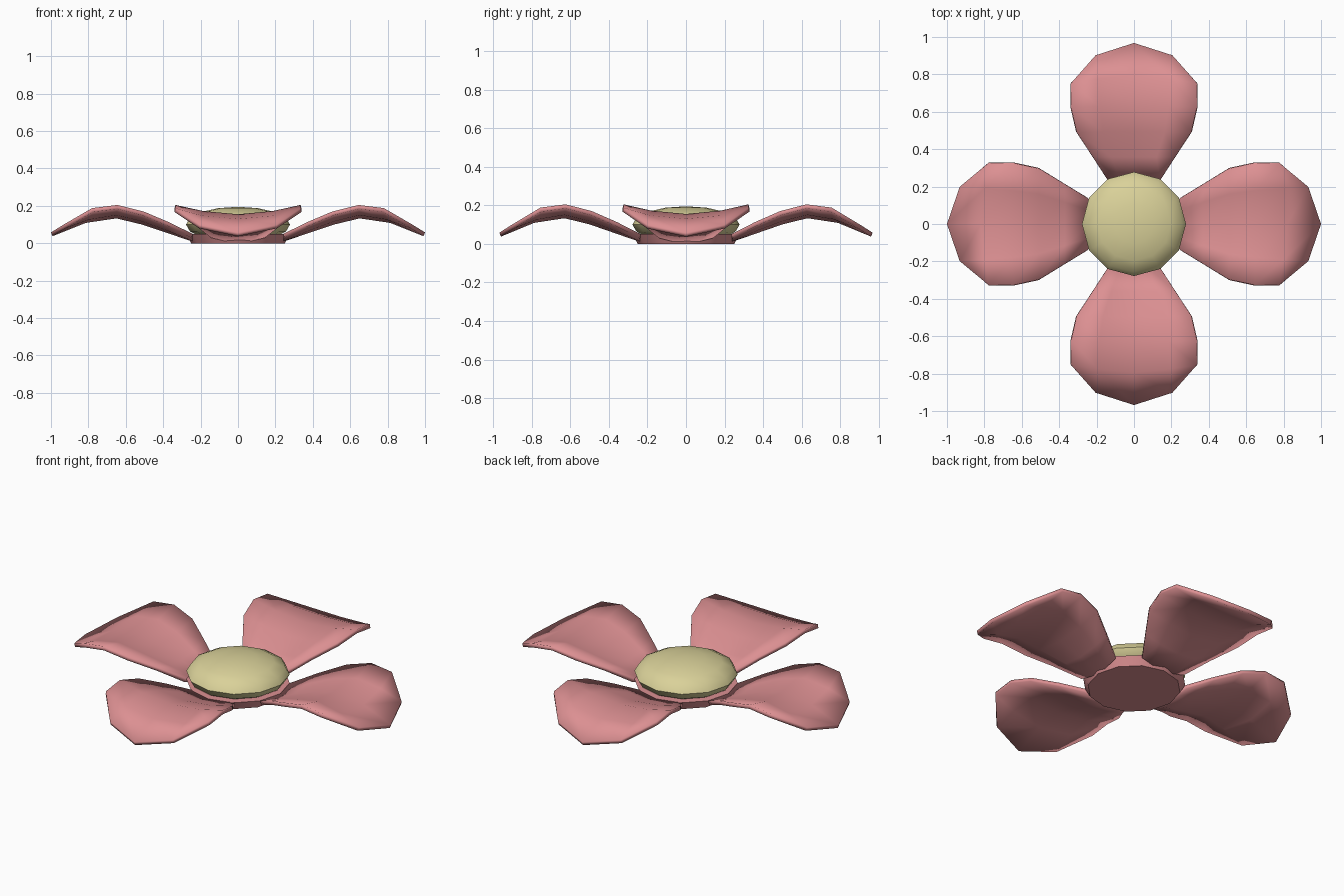
import bpy, math

if "Cube" in bpy.data.objects:
    bpy.data.objects.remove(bpy.data.objects["Cube"])

def material(name, color):
    m = bpy.data.materials.new(name)
    m.diffuse_color = color
    m.use_nodes = True
    m.node_tree.nodes["Principled BSDF"].inputs["Base Color"].default_value = m.diffuse_color
    return m

pink = material("petal_pink", (0.72, 0.28, 0.29, 1))
yellow = material("centre_yellow", (0.70, 0.64, 0.32, 1))

def finish(ob, mat, angle=40):
    ob.data.materials.append(mat)
    bpy.ops.object.select_all(action='DESELECT')
    ob.select_set(True)
    bpy.context.view_layer.objects.active = ob
    bpy.ops.object.shade_smooth_by_angle(angle=math.radians(angle))

SY = 0.968  # the flower is slightly shorter in y

# Half cross-sections of a petal, root to tip: midrib, middle and edge (out, across, up)
ROWS = [
    [(0.23, 0.00, 0.028), (0.24, 0.075, 0.034), (0.242, 0.14, 0.050)],
    [(0.37, 0.00, 0.075), (0.37, 0.120, 0.088), (0.370, 0.22, 0.113)],
    [(0.51, 0.00, 0.122), (0.51, 0.165, 0.139), (0.505, 0.305, 0.170)],
    [(0.65, 0.00, 0.155), (0.65, 0.185, 0.172), (0.645, 0.335, 0.205)],
    [(0.82, 0.00, 0.130), (0.80, 0.195, 0.148), (0.780, 0.335, 0.188)],
]
TIP = [(1.0, 0.0, 0.058), (0.932, 0.205, 0.100)]

def petal(i):
    a = i * math.pi / 2
    verts, faces = [], []
    for mid, half, edge in ROWS:
        verts += [(edge[0], -edge[1], edge[2]), (half[0], -half[1], half[2]),
                  mid, half, edge]
    n = len(verts)
    for r in range(len(ROWS) - 1):
        for c in range(4):
            k = r * 5 + c
            faces.append((k, k + 5, k + 6, k + 1))
    # rounded tip
    t, s = TIP
    verts += [(s[0], -s[1], s[2]), t, s]
    k = n - 5
    faces += [(k, n, k + 1), (k + 1, n, n + 1, k + 2),
              (k + 2, n + 1, n + 2, k + 3), (k + 3, n + 2, k + 4)]
    ca, sa = math.cos(a), math.sin(a)
    verts = [(x * ca - y * sa, (x * sa + y * ca) * SY, z) for x, y, z in verts]
    me = bpy.data.meshes.new("petal")
    me.from_pydata(verts, [], faces)
    ob = bpy.data.objects.new("petal_%d" % (i + 1), me)
    bpy.context.collection.objects.link(ob)
    mod = ob.modifiers.new("thickness", 'SOLIDIFY')
    mod.thickness = 0.022
    mod.offset = -1
    finish(ob, pink)

for i in range(4):
    petal(i)

# Base joining the petals
bpy.ops.mesh.primitive_cone_add(vertices=12, radius1=0.25, radius2=0.278,
                                depth=0.05, location=(0, 0, 0.025))
base = bpy.context.object
base.name = "flower_base"
finish(base, pink)

# Flattened round centre
bpy.ops.mesh.primitive_uv_sphere_add(segments=12, ring_count=8, radius=1,
                                     location=(0, 0, 0.1))
centre = bpy.context.object
centre.name = "flower_centre"
centre.scale = (0.278, 0.278, 0.095)
bpy.ops.object.transform_apply(location=False, rotation=False, scale=True)
finish(centre, yellow)
